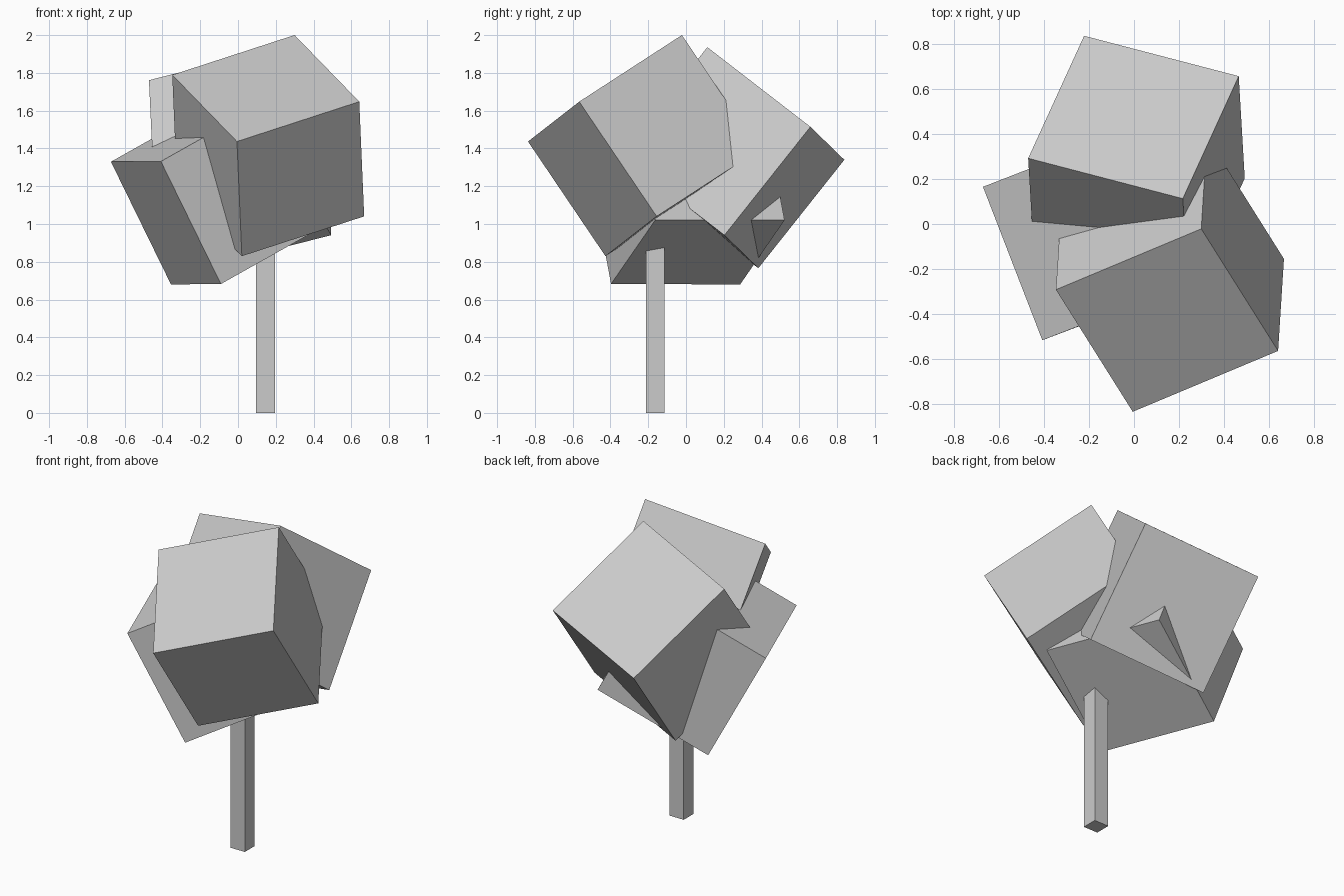
import bpy
from mathutils import Vector, Matrix

if "Cube" in bpy.data.objects:
    bpy.data.objects.remove(bpy.data.objects["Cube"])

SIZE = 0.733  # edge length of every foliage cube


def box(name, centre, size, rotation=Matrix.Identity(3)):
    bpy.ops.mesh.primitive_cube_add(size=1)
    ob = bpy.context.object
    ob.name = name
    ob.matrix_world = (Matrix.Translation(centre) @ rotation.to_4x4()
                       @ Matrix.Diagonal((*size, 1)))
    return ob


def tilted_cube(name, centre, x_edge, y_edge):
    """Cube turned so that its local x and y follow the given edge directions."""
    x = Vector(x_edge).normalized()
    z = x.cross(Vector(y_edge)).normalized()
    y = z.cross(x)
    rotation = Matrix((x, y, z)).transposed()
    return box(name, centre, (SIZE,) * 3, rotation)


# Trunk: square post, its top buried in the foliage
box("trunk", (0.146, -0.163, 0.5), (0.1, 0.097, 1.0))

# Foliage: three interpenetrating tumbled cubes
tilted_cube("foliage_front", (0.16, -0.224, 1.415),
            (0.645, 0.27, 0.21), (-0.345, 0.54, 0.35))
tilted_cube("foliage_back", (0.011, 0.248, 1.351),
            (0.69, -0.18, 0.175), (0.245, 0.55, -0.425))
tilted_cube("foliage_left", (-0.079, 0.002, 1.176),
            (0.265, -0.685, 0.002), (0.607, 0.235, 0.341))
